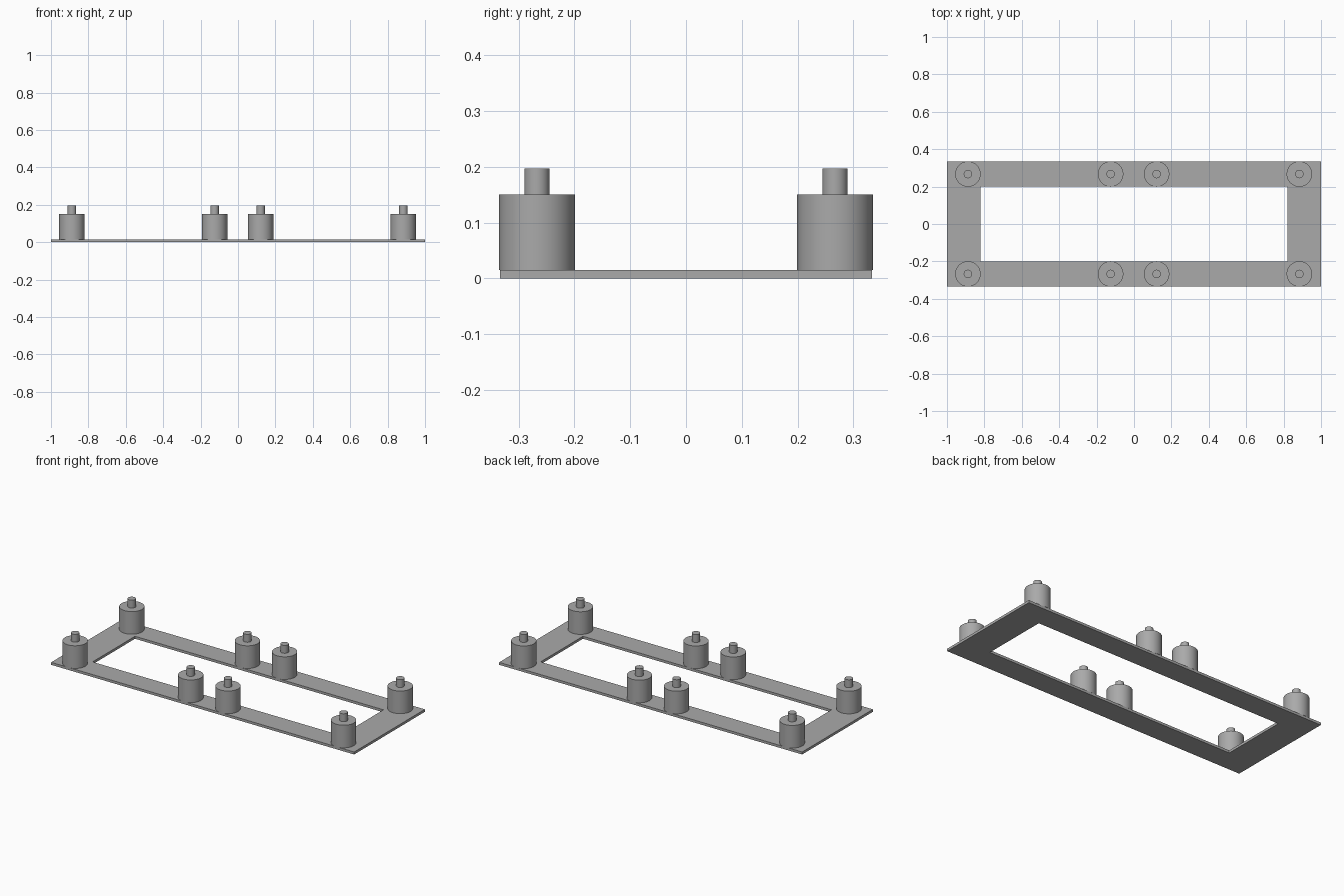
import bpy
import bmesh
from math import radians

cube = bpy.data.objects.get("Cube")
if cube:
    bpy.data.objects.remove(cube, do_unlink=True)

grey = bpy.data.materials.new("plain_grey")
grey.use_nodes = True
colour = (0.4, 0.4, 0.4, 1)
grey.diffuse_color = colour
grey.node_tree.nodes["Principled BSDF"].inputs["Base Color"].default_value = colour

PLATE_TOP, BODY_TOP, PIN_TOP = 0.015, 0.15, 0.197


def make_plate():
    """Flat rectangular ring, extruded upward."""
    bm = bmesh.new()

    def ring(x, y, z):
        return [bm.verts.new((sx * x, sy * y, z))
                for sx, sy in ((-1, -1), (1, -1), (1, 1), (-1, 1))]

    loops = [ring(x, y, z) for x, y, z in (
        (1, 0.333, 0), (1, 0.333, PLATE_TOP),
        (0.82, 0.2, PLATE_TOP), (0.82, 0.2, 0))]
    for a, b in zip(loops, loops[1:] + loops[:1]):
        for i in range(4):
            j = (i + 1) % 4
            bm.faces.new((a[i], a[j], b[j], b[i]))
    bmesh.ops.recalc_face_normals(bm, faces=bm.faces)
    mesh = bpy.data.meshes.new("frame_plate")
    bm.to_mesh(mesh)
    bm.free()
    plate = bpy.data.objects.new("frame_plate", mesh)
    bpy.context.collection.objects.link(plate)
    mesh.materials.append(grey)


def make_cylinder(name, x, y, radius, bottom, top):
    bpy.ops.mesh.primitive_cylinder_add(
        vertices=64, radius=radius, depth=top - bottom,
        location=(x, y, (bottom + top) / 2))
    obj = bpy.context.object
    obj.name = name
    obj.data.materials.append(grey)
    bpy.ops.object.shade_smooth_by_angle(angle=radians(30))


make_plate()

# Four stepped posts along each long side
for side, y in (("front", -0.267), ("back", 0.267)):
    for i, x in enumerate((-0.888, -0.125, 0.121, 0.884)):
        make_cylinder(f"{side}_post_{i + 1}", x, y, 0.068, PLATE_TOP, BODY_TOP)
        make_cylinder(f"{side}_pin_{i + 1}", x, y, 0.0225, BODY_TOP, PIN_TOP)
